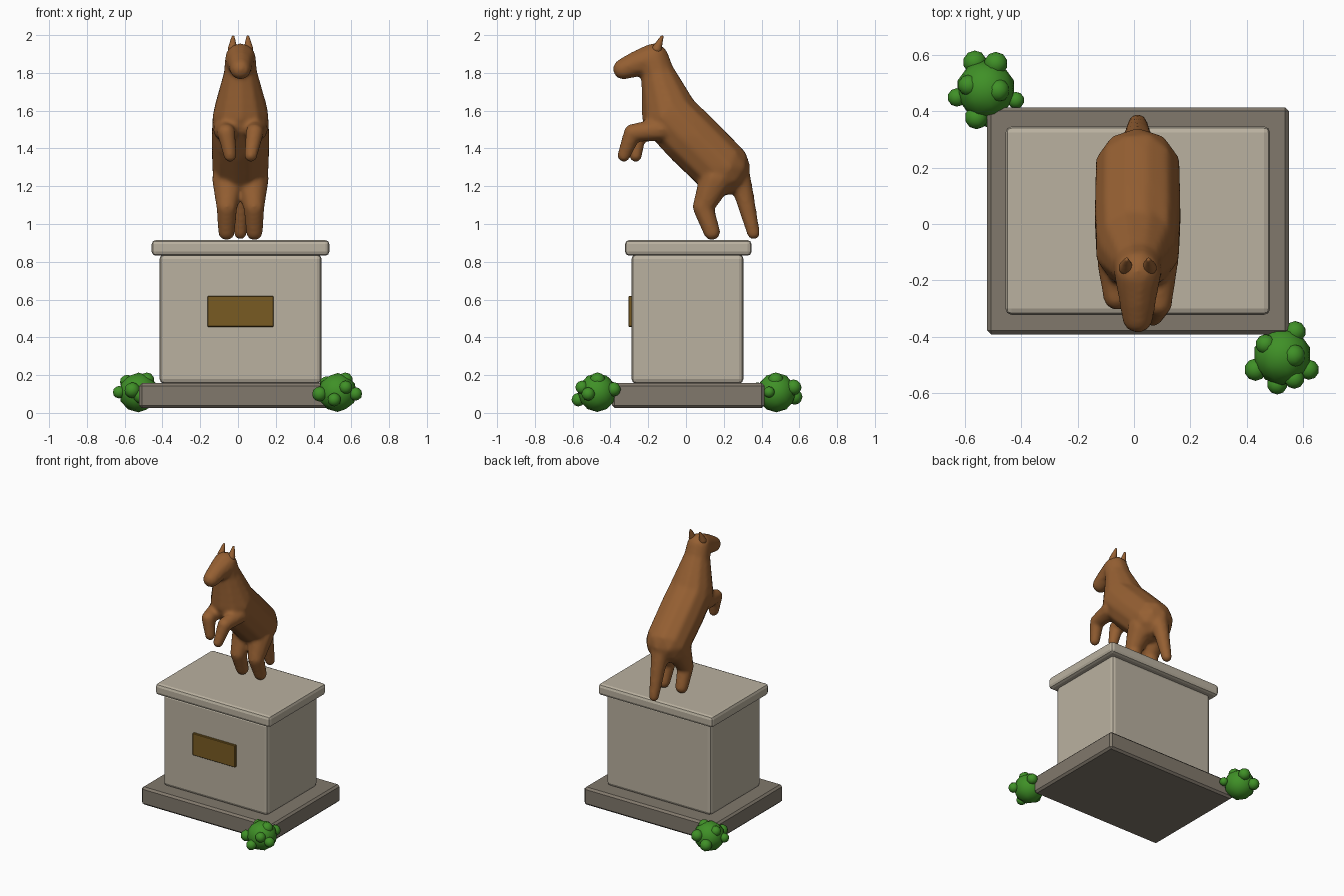
import bpy, bmesh
from mathutils import Vector, Matrix

CX = 0.013  # statue centre line


def material(name, rgb):
    m = bpy.data.materials.new(name)
    m.diffuse_color = (*rgb, 1)
    return m


STONE = material("pale stone", (0.49, 0.44, 0.35))
DARK = material("dark stone", (0.22, 0.19, 0.15))
BRASS = material("brass", (0.19, 0.105, 0.016))
BRONZE = material("bronze brown", (0.30, 0.115, 0.032))
GREEN = material("leaf green", (0.05, 0.28, 0.02))


def finish(bm, name, mat, smooth=True):
    me = bpy.data.meshes.new(name)
    for f in bm.faces:
        f.smooth = smooth
    bm.to_mesh(me)
    bm.free()
    ob = bpy.data.objects.new(name, me)
    bpy.context.collection.objects.link(ob)
    me.materials.append(mat)
    return ob


def block(name, x, y, z, mat, bevel=0.0, segments=1):
    bm = bmesh.new()
    lo, hi = Vector((x[0], y[0], z[0])), Vector((x[1], y[1], z[1]))
    bmesh.ops.create_cube(bm, size=1, matrix=Matrix.Translation((lo + hi) / 2)
                          @ Matrix.Diagonal((*(hi - lo), 1)))
    if bevel:
        bmesh.ops.bevel(bm, geom=bm.edges[:], offset=bevel, segments=segments,
                        affect='EDGES', profile=0.5)
    return finish(bm, name, mat, False)


def ball(bm, centre, r, sub=2):
    bmesh.ops.create_icosphere(bm, subdivisions=sub, radius=r,
                               matrix=Matrix.Translation(centre))


def limb(bm, points):
    # overlapping balls along a path of (x offset, y, z, radius)
    for a, b in zip(points, points[1:]):
        a, b = Vector(a), Vector(b)
        for i in range(15):
            x, y, z, r = a.lerp(b, i / 14)
            ball(bm, (CX + x, y, z), r)


def melt(ob, voxel, iterations):
    # fuse the balls into one smooth skin
    m = ob.modifiers.new("fuse", 'REMESH')
    m.mode = 'VOXEL'
    m.voxel_size = voxel
    m.use_smooth_shade = True
    s = ob.modifiers.new("soften", 'SMOOTH')
    s.factor = 0.5
    s.iterations = iterations


# Pedestal
block("base_slab", (-0.523, 0.551), (-0.392, 0.415), (0.026, 0.157), DARK, 0.014)
block("pedestal_block", (-0.415, 0.442), (-0.288, 0.304), (0.155, 0.84), STONE, 0.024, 2)
block("pedestal_cap", (-0.457, 0.484), (-0.323, 0.347), (0.832, 0.915), STONE, 0.022, 2)
block("plaque", (-0.161, 0.188), (-0.304, -0.28), (0.456, 0.619), BRASS, 0.003)

# Rearing horse: body, neck, head and tail
bm = bmesh.new()
limb(bm, [(0, 0.185, 1.300, 0.157), (0, 0.02, 1.462, 0.160), (0, -0.08, 1.565, 0.155),
          (0, -0.120, 1.700, 0.117), (0, -0.148, 1.790, 0.092), (0, -0.172, 1.873, 0.085)])
limb(bm, [(0, -0.172, 1.873, 0.085), (0, -0.260, 1.848, 0.069), (0, -0.332, 1.820, 0.057)])
limb(bm, [(0, 0.255, 1.320, 0.075), (0, 0.308, 1.150, 0.053), (0, 0.357, 0.953, 0.036)])
# Legs, both sides
for s in (-1, 1):
    limb(bm, [(s * 0.062, 0.160, 1.240, 0.092), (s * 0.072, 0.090, 1.090, 0.057),
              (s * 0.074, 0.137, 0.958, 0.046)])
    d = -0.012 if s > 0 else 0.012
    limb(bm, [(s * 0.085, -0.130, 1.500, 0.062), (s * 0.075, -0.270 + d, 1.483, 0.049),
              (s * 0.055, -0.298 + d * 2.6, 1.363, 0.036)])
melt(finish(bm, "horse_body", BRONZE), 0.012, 6)

# Ears
bm = bmesh.new()
for s in (-1, 1):
    limb(bm, [(s * 0.042, -0.155, 1.925, 0.027), (s * 0.039, -0.127, 1.991, 0.009)])
melt(finish(bm, "horse_ears", BRONZE), 0.005, 3)

# Bushes: a core with leaf clumps, each (x, y, z, radius)
BUSHES = {
    "bush_front": [(0.527, -0.470, 0.108, 0.103), (0.567, -0.468, 0.172, 0.042),
                   (0.573, -0.383, 0.125, 0.038), (0.468, -0.428, 0.158, 0.036),
                   (0.432, -0.518, 0.100, 0.040), (0.622, -0.518, 0.100, 0.036),
                   (0.570, -0.550, 0.135, 0.036), (0.509, -0.570, 0.070, 0.036)],
    "bush_back": [(-0.527, 0.478, 0.108, 0.105), (-0.484, 0.475, 0.172, 0.042),
                  (-0.588, 0.493, 0.164, 0.038), (-0.566, 0.575, 0.085, 0.042),
                  (-0.491, 0.570, 0.135, 0.042), (-0.630, 0.450, 0.110, 0.033),
                  (-0.560, 0.379, 0.120, 0.042), (-0.512, 0.383, 0.090, 0.042),
                  (-0.420, 0.440, 0.110, 0.030)],
}
for name, clumps in BUSHES.items():
    bm = bmesh.new()
    for i, (x, y, z, r) in enumerate(clumps):
        ball(bm, (x, y, z), r, 2)
    finish(bm, name, GREEN)
